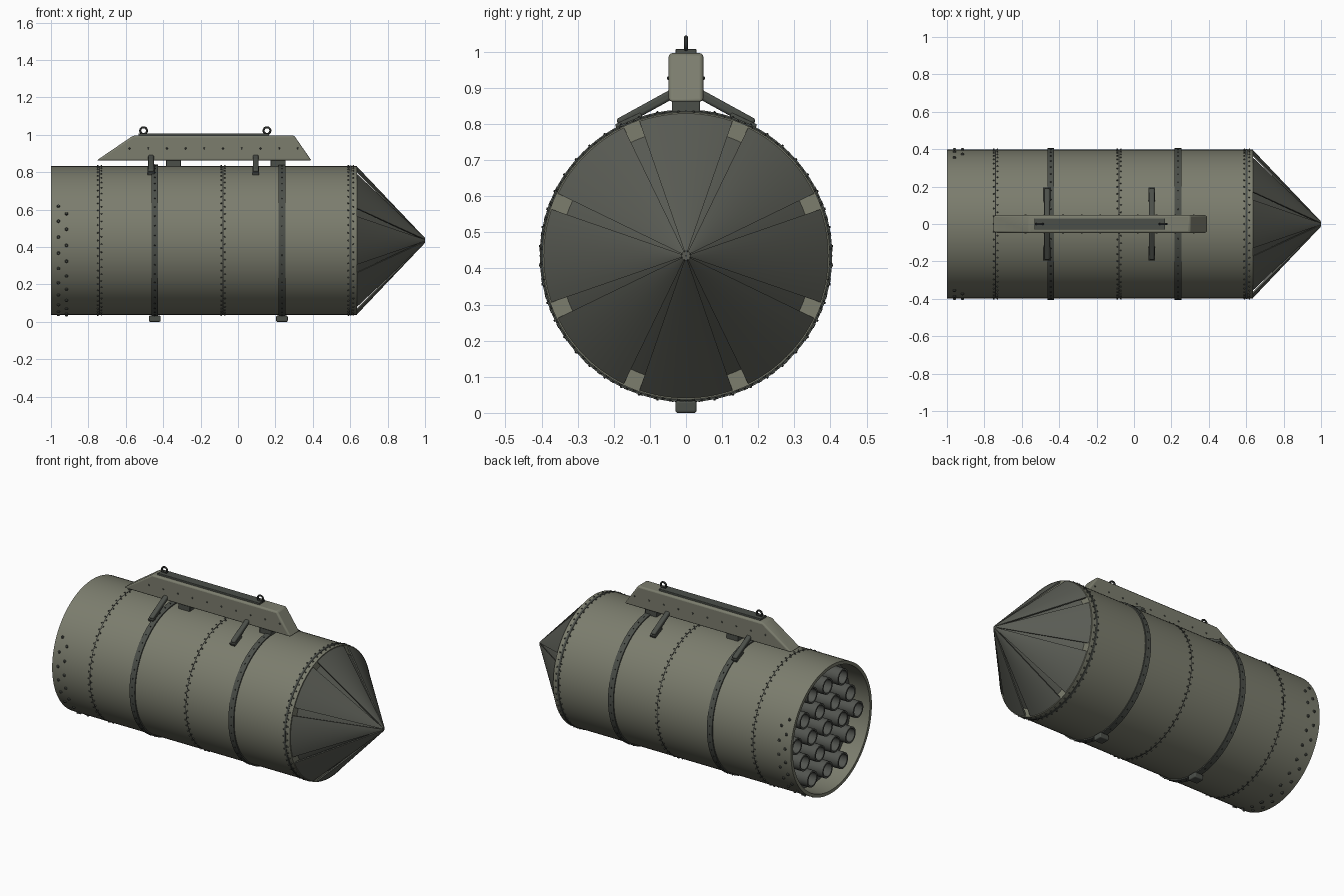
import bpy, bmesh, math
from mathutils import Matrix, Vector

if "Cube" in bpy.data.objects:
    bpy.data.objects.remove(bpy.data.objects["Cube"])

CZ, R = 0.435, 0.398          # pod axis height and radius


def mat(name, rgb):
    m = bpy.data.materials.new(name)
    m.diffuse_color = (*rgb, 1)
    m.use_nodes = True
    m.node_tree.nodes["Principled BSDF"].inputs["Base Color"].default_value = m.diffuse_color
    return m


OLIVE = mat("olive_paint", (0.20, 0.205, 0.155))
DARK = mat("dark_metal", (0.07, 0.077, 0.066))
NOSE = mat("nose_grey", (0.10, 0.105, 0.088))
TUBE = mat("tube_grey", (0.085, 0.09, 0.08))
BLACK = mat("black_steel", (0.025, 0.027, 0.025))


def finish(name, bm, material, smooth=35, bevel=0):
    bmesh.ops.recalc_face_normals(bm, faces=bm.faces)
    me = bpy.data.meshes.new(name)
    bm.to_mesh(me)
    bm.free()
    me.materials.append(material)
    ob = bpy.data.objects.new(name, me)
    bpy.context.collection.objects.link(ob)
    bpy.ops.object.select_all(action='DESELECT')
    ob.select_set(True)
    bpy.context.view_layer.objects.active = ob
    bpy.ops.object.shade_smooth_by_angle(angle=math.radians(smooth))
    if bevel:
        b = ob.modifiers.new("bevel", 'BEVEL')
        b.width, b.segments = bevel, 3
        b.limit_method = 'ANGLE'
    return ob


def lathe(bm, profile, segs=96, a0=0, a1=360, cy=0, cz=CZ, closed=True):
    """Turn (x, radius) points about an axis along x; capped if partial."""
    full = a1 - a0 == 360
    rings = []
    for i in range(segs if full else segs + 1):
        a = math.radians(a0 + (a1 - a0) * i / segs)
        rings.append([bm.verts.new((x, cy + r * math.cos(a), cz + r * math.sin(a)))
                      for x, r in profile])
    n = len(profile)
    for i in range(segs):
        p, q = rings[i], rings[(i + 1) % len(rings)]
        for j in range(n if closed else n - 1):
            k = (j + 1) % n
            bm.faces.new((p[j], p[k], q[k], q[j]))
    if not full:
        bm.faces.new(rings[0])
        bm.faces.new(rings[-1])


def ring(name, profile, material, **kw):
    bm = bmesh.new()
    lathe(bm, profile, **kw)
    return finish(name, bm, material)


def box(bm, centre, size, rot=0):
    bmesh.ops.create_cube(bm, size=1, matrix=Matrix.Translation(centre)
                          @ Matrix.Rotation(rot, 4, 'X') @ Matrix.Diagonal((*size, 1)))


def stud(bm, p, normal, r, h, sides=8):
    q = Vector(normal).to_track_quat('Z', 'Y').to_matrix().to_4x4()
    bmesh.ops.create_cone(bm, cap_ends=True, segments=sides, radius1=r, radius2=r * 0.6,
                          depth=h, matrix=Matrix.Translation(p) @ q)


def stud_on_shell(bm, x, deg, r, h, rad=R):
    a = math.radians(deg)
    n = Vector((0, math.cos(a), math.sin(a)))
    stud(bm, Vector((x, 0, CZ)) + n * (rad + h * 0.3), n, r, h)


# main shell: open at the back, flat annulus at the front
ring("pod_shell", [(-1, R), (0.635, R), (0.635, 0.30), (0.62, 0.30), (0.62, 0.378), (-1, 0.378)], OLIVE)
ring("rear_bulkhead", [(-0.87, 0.0005), (-0.87, 0.38), (-0.85, 0.38), (-0.85, 0.0005)], TUBE)
ring("front_lip", [(0.596, R - 0.01), (0.596, R + 0.003), (0.608, R + 0.003), (0.608, R - 0.01)], DARK)

# panel seams and their rivets
bm = bmesh.new()
for x in (-0.74, -0.08):
    lathe(bm, [(x - 0.002, R - 0.01), (x - 0.002, R + 0.001), (x + 0.002, R + 0.001), (x + 0.002, R - 0.01)])
finish("panel_seams", bm, BLACK)
bm = bmesh.new()
for x in (-0.75, -0.73, -0.09, -0.07, 0.59, 0.617):
    for i in range(60):
        stud_on_shell(bm, x, i * 6 + (3 if x in (-0.73, -0.07, 0.617) else 0), 0.005, 0.006)
finish("seam_rivets", bm, DARK)

# staggered bolts around the rear, lower part only
bm = bmesh.new()
for x, start in ((-0.96, 27.4), (-0.917, 21)):
    for i in range(10):
        a = start - 12.4 * i
        for deg in (a, 180 - a):
            stud_on_shell(bm, x, deg, 0.010, 0.010)
finish("rear_bolts", bm, DARK)

# straps with rivets, and feet below
bm, feet, studs = bmesh.new(), bmesh.new(), bmesh.new()
for x in (-0.445, 0.235):
    lathe(bm, [(x - 0.018, R - 0.01), (x - 0.018, R + 0.007), (x + 0.018, R + 0.007), (x + 0.018, R - 0.01)])
    box(feet, (x, 0, 0.0165), (0.062, 0.058, 0.033))
    for i in range(48):
        stud_on_shell(studs, x, i * 7.5 + 3.75, 0.004, 0.004, R + 0.007)
finish("straps", bm, DARK)
finish("strap_feet", feet, DARK, bevel=0.006)
finish("strap_rivets", studs, BLACK)

# nose: inner cone and eight separate petals with gaps between
ring("inner_nose_cone", [(0.634, 0.35), (0.985, 0.001)], NOSE, closed=False)
bm = bmesh.new()
for k in range(8):
    c = 45 * k
    lathe(bm, [(0.637, 0.394), (1.0, 0.013), (1.0, 0.002), (0.637, 0.382)],
          segs=12, a0=c - 19.1, a1=c + 19.1)
finish("nose_petals", bm, NOSE)
ring("nose_tip", [(0.97, 0.001), (0.97, 0.014), (0.999, 0.011), (0.999, 0.001)], NOSE, segs=24)

# nineteen launch tubes in a hexagonal pattern
bm, plugs = bmesh.new(), bmesh.new()
for row in range(-2, 3):
    count = 5 - abs(row)
    for i in range(count):
        y, z = (i - (count - 1) / 2) * 0.15, CZ + row * 0.13
        lathe(bm, [(-0.975, 0.050), (-0.86, 0.050), (-0.86, 0.040), (-0.975, 0.040)], segs=24, cy=y, cz=z)
        lathe(plugs, [(-0.885, 0.0005), (-0.885, 0.041), (-0.872, 0.041), (-0.872, 0.0005)],
              segs=24, cy=y, cz=z)
finish("launch_tubes", bm, TUBE)
finish("tube_bottoms", plugs, BLACK)

# hardback: trapezoid profile extruded across y
bm = bmesh.new()
f = bm.faces.new([bm.verts.new((x, -0.048, z)) for x, z in
                  ((-0.757, 0.862), (0.393, 0.862), (0.30, 0.996), (-0.56, 0.996))])
ext = bmesh.ops.extrude_face_region(bm, geom=[f])
bmesh.ops.translate(bm, vec=(0, 0.096, 0),
                    verts=[v for v in ext['geom'] if isinstance(v, bmesh.types.BMVert)])
finish("hardback", bm, OLIVE, bevel=0.01)

# hardback side rivets
bm = bmesh.new()
for s in (-1, 1):
    for i in range(10):
        stud(bm, (-0.58 + 0.1 * i, s * 0.049, 0.927), (0, s, 0), 0.006, 0.006)
finish("hardback_rivets", bm, DARK)

# top plate and spacer pads
bm = bmesh.new()
box(bm, (-0.183, 0, 0.998), (0.70, 0.058, 0.018))
finish("top_plate", bm, DARK, bevel=0.002)
bm = bmesh.new()
for x in (-0.345, 0.215):
    box(bm, (x, 0, 0.847), (0.08, 0.078, 0.04))
finish("spacer_pads", bm, DARK, bevel=0.004)

# suspension lugs: upright rings
for n, x in (("rear_lug", -0.505), ("front_lug", 0.155)):
    bpy.ops.mesh.primitive_torus_add(major_radius=0.018, minor_radius=0.0055, major_segments=28,
                                     minor_segments=10, location=(x, 0, 1.022),
                                     rotation=(math.pi / 2, 0, 0))
    lug = bpy.context.object
    lug.name = n
    lug.data.materials.append(BLACK)
    bpy.ops.object.shade_smooth_by_angle(angle=math.radians(40))

# sway braces: sloping arms with pads resting on the shell
arms, pads = bmesh.new(), bmesh.new()
for x in (-0.465, 0.095):
    for s in (-1, 1):
        p, q = Vector((x, s * 0.035, 0.885)), Vector((x, s * 0.188, 0.801))
        d = q - p
        box(arms, (p + q) / 2, (0.030, d.length, 0.026), math.atan2(d.z, d.y) if s > 0 else math.atan2(-d.z, -d.y))
        a = math.radians(90 - s * 23)
        box(pads, (x, (R + 0.006) * math.cos(a), CZ + (R + 0.006) * math.sin(a)),
            (0.036, 0.078, 0.018), -s * math.radians(25))
finish("sway_brace_arms", arms, DARK, bevel=0.008)
finish("sway_brace_pads", pads, DARK, bevel=0.003)
